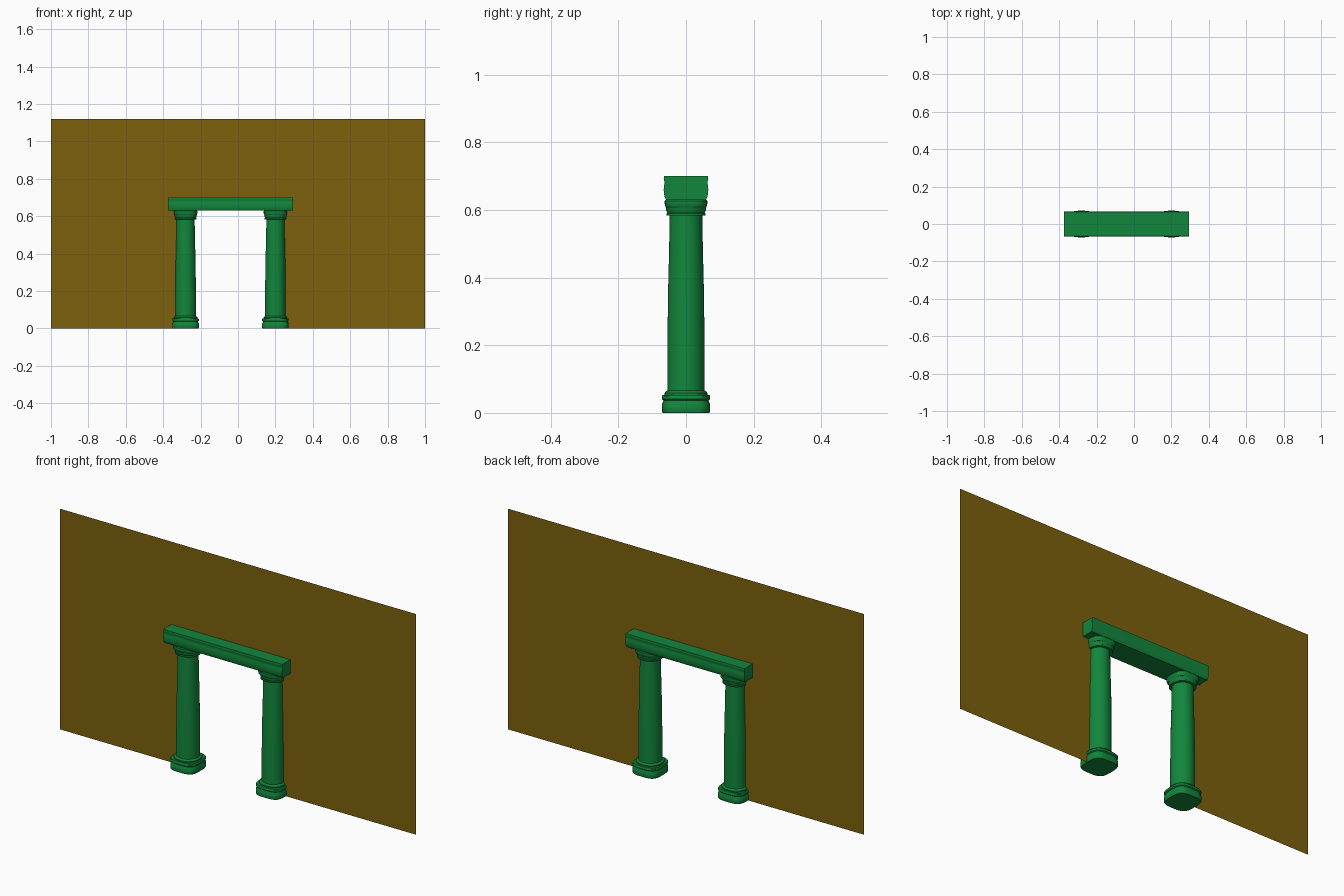
import bpy, bmesh, math

if "Cube" in bpy.data.objects:
    bpy.data.objects.remove(bpy.data.objects["Cube"])

CENTRE = -0.04      # doorway centre on x
SPACING = 0.24      # column offset from the doorway centre


def material(name, colour):
    m = bpy.data.materials.new(name)
    m.diffuse_color = (*colour, 1)
    m.use_nodes = True
    m.node_tree.nodes["Principled BSDF"].inputs["Base Color"].default_value = m.diffuse_color
    return m


green = material("green_stone", (0.006, 0.24, 0.045))
ochre = material("ochre_wall", (0.2, 0.12, 0.004))


def make_object(name, bm, mat, smooth=True):
    mesh = bpy.data.meshes.new(name)
    bm.to_mesh(mesh)
    bm.free()
    mesh.materials.append(mat)
    ob = bpy.data.objects.new(name, mesh)
    bpy.context.collection.objects.link(ob)
    if smooth:
        bpy.ops.object.select_all(action='DESELECT')
        ob.select_set(True)
        bpy.context.view_layer.objects.active = ob
        bpy.ops.object.shade_smooth_by_angle(angle=math.radians(35))
    return ob


def superellipse(radius, power, angle):
    c, s = math.cos(angle), math.sin(angle)
    k = (abs(c) ** power + abs(s) ** power) ** (-1 / power)
    return radius * k * c, radius * k * s


def loft(name, profile, power, mat, x, sides=48):
    """Stack rings of (radius, z); power 2 is round, higher is squarer."""
    bm = bmesh.new()
    rings = []
    for r, z in profile:
        ring = []
        for i in range(sides):
            px, py = superellipse(r, power, math.tau * i / sides)
            ring.append(bm.verts.new((x + px, py, z)))
        rings.append(ring)
    for a, b in zip(rings, rings[1:]):
        for i in range(sides):
            j = (i + 1) % sides
            bm.faces.new((a[i], a[j], b[j], b[i]))
    bm.faces.new(rings[0][::-1])
    bm.faces.new(rings[-1])
    return make_object(name, bm, mat)


# Column profiles as (radius, height)
BASE = [(0.069, 0), (0.071, 0.004), (0.071, 0.026), (0.067, 0.034),
        (0.067, 0.037), (0.071, 0.041), (0.071, 0.05), (0.069, 0.053)]
COLLAR = [(0.063, 0.052), (0.063, 0.059), (0.059, 0.064), (0.055, 0.066)]
SHAFT = [(0.055, 0.06), (0.055, 0.2), (0.053, 0.36), (0.050, 0.48), (0.048, 0.59)]
NECK = [(0.052, 0.583), (0.058, 0.584), (0.058, 0.589), (0.055, 0.591),
        (0.058, 0.597), (0.060, 0.607)]
CAPITAL = [(0.058, 0.606), (0.061, 0.61), (0.063, 0.619), (0.063, 0.627), (0.060, 0.631)]

for side, label in ((-1, "left"), (1, "right")):
    x = CENTRE + side * SPACING
    loft(label + "_base", BASE, 3.6, green, x)
    loft(label + "_collar", COLLAR, 2.3, green, x)
    loft(label + "_shaft", SHAFT, 2, green, x)
    loft(label + "_neck", NECK, 2.4, green, x)
    loft(label + "_capital", CAPITAL, 3.2, green, x)

# Lintel: moulded section swept along x
half = [(0.059, 0.63), (0.063, 0.638), (0.065, 0.648), (0.066, 0.66),
        (0.065, 0.672), (0.063, 0.682), (0.065, 0.687), (0.066, 0.692), (0.065, 0.70)]
section = half + [(-y, z) for y, z in reversed(half)]
bm = bmesh.new()
face = bm.faces.new([bm.verts.new((CENTRE - 0.334, y, z)) for y, z in section])
new = bmesh.ops.extrude_face_region(bm, geom=[face])["geom"]
bmesh.ops.translate(bm, vec=(0.668, 0, 0),
                    verts=[v for v in new if isinstance(v, bmesh.types.BMVert)])
if not any(f.calc_center_median().x < CENTRE - 0.33 for f in bm.faces):
    bm.faces.new([v for v in bm.verts if v.co.x < CENTRE])
bmesh.ops.recalc_face_normals(bm, faces=bm.faces)
make_object("lintel", bm, green)

# Wall: thin sheet around the doorway, its edges hidden in columns and lintel
bm = bmesh.new()
xs, zs = (-1, CENTRE - SPACING, CENTRE + SPACING, 1), (0, 0.66, 1.12)
grid = [[bm.verts.new((x, 0, z)) for x in xs] for z in zs]
for r in range(2):
    for c in range(3):
        if (r, c) != (0, 1):
            bm.faces.new((grid[r][c], grid[r][c + 1], grid[r + 1][c + 1], grid[r + 1][c]))
make_object("wall", bm, ochre, smooth=False)
